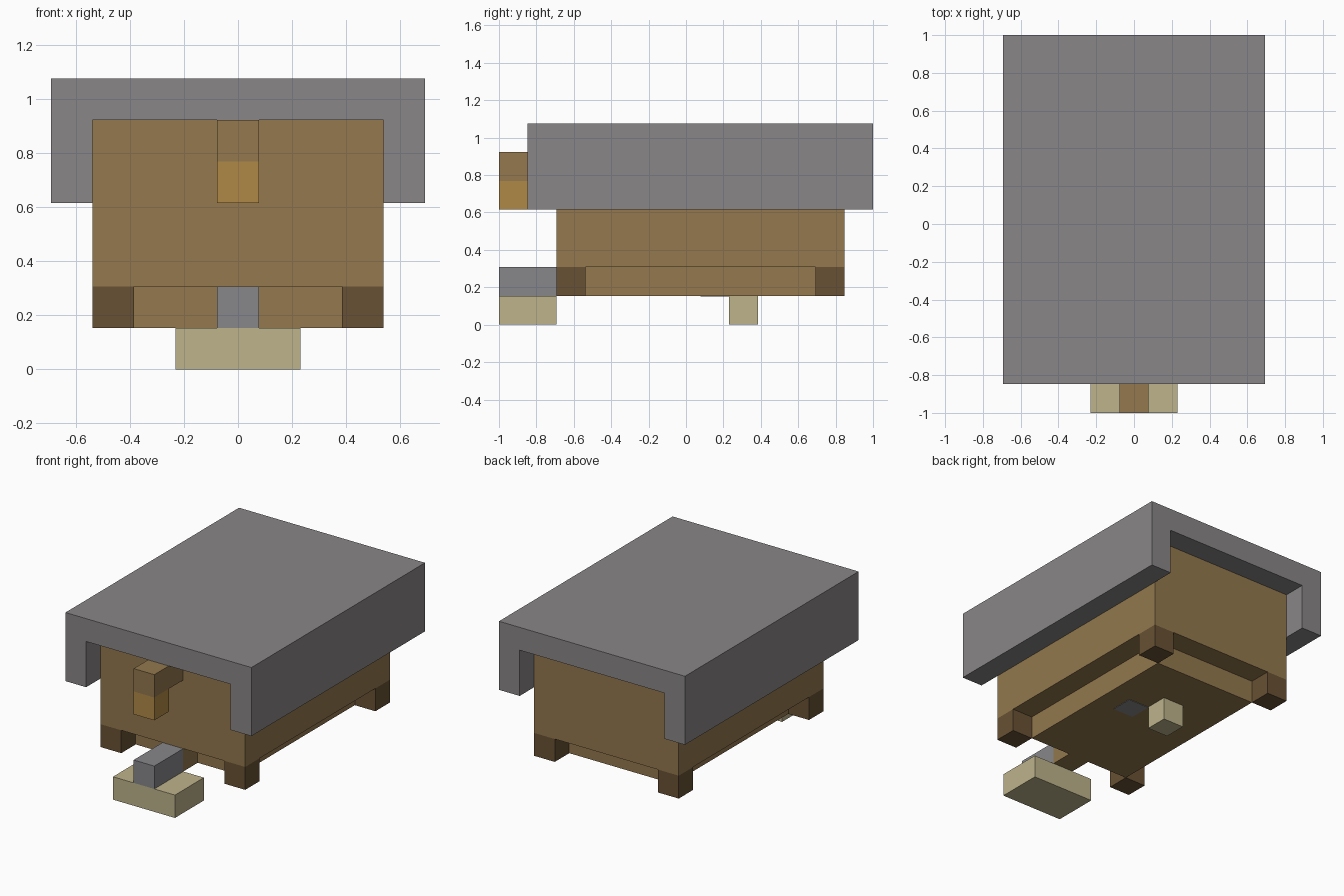
import bpy
import bmesh

U = 2 / 13  # one block of the grid the model is built on

cube = bpy.data.objects.get("Cube")
if cube:
    bpy.data.objects.remove(cube, do_unlink=True)


def linear(c):
    c /= 255
    return c / 12.92 if c <= 0.04045 else ((c + 0.055) / 1.055) ** 2.4


def material(name, *rgb):
    colour = [linear(c) for c in rgb] + [1]
    mat = bpy.data.materials.new(name)
    mat.use_nodes = True
    mat.diffuse_color = colour
    mat.node_tree.nodes["Principled BSDF"].inputs["Base Color"].default_value = colour
    return mat


brown = material("wood brown", 147, 120, 78)
dark = material("dark brown", 104, 81, 52)
gold = material("golden brown", 176, 137, 70)
grey = material("stone grey", 137, 134, 134)
slate = material("cool grey", 135, 135, 139)
cream = material("cream", 189, 179, 139)


def prism(name, profile, y0, y1, mat):
    """Extrude an x-z profile, given in blocks, along y."""
    bm = bmesh.new()
    face = bm.faces.new([bm.verts.new((x * U, y0 * U, z * U)) for x, z in profile])
    new = bmesh.ops.extrude_face_region(bm, geom=[face])["geom"]
    moved = [v for v in new if isinstance(v, bmesh.types.BMVert)]
    bmesh.ops.translate(bm, verts=moved, vec=(0, (y1 - y0) * U, 0))
    bmesh.ops.recalc_face_normals(bm, faces=bm.faces)
    mesh = bpy.data.meshes.new(name)
    bm.to_mesh(mesh)
    bm.free()
    mesh.materials.append(mat)
    obj = bpy.data.objects.new(name, mesh)
    bpy.context.collection.objects.link(obj)
    return obj


def box(name, x, y, z, mat):
    """Box from (low, high) ranges in blocks."""
    return prism(name, [(x[0], z[0]), (x[1], z[0]), (x[1], z[1]), (x[0], z[1])], *y, mat)


# Grey cover, an upside-down channel open at both ends
half = [(4.5, 7), (4.5, 4), (3.5, 4), (3.5, 6)]
prism("cover", half + [(-x, z) for x, z in reversed(half)], -5.5, 6.5, grey)

# Body with a recessed base
box("body", (-3.5, 3.5), (-4.5, 5.5), (2, 6), brown)
box("base", (-2.5, 2.5), (-3.5, 4.5), (1, 2), brown)

# Corner feet
for side, x in (("left", 2.5), ("right", -3.5)):
    for end, y in (("front", -4.5), ("back", 4.5)):
        box(f"{end}_{side}_foot", (x, x + 1), (y, y + 1), (1, 2), dark)

# Nose on the front with a golden tip hanging below it
box("nose", (-0.5, 0.5), (-6.5, -4.5), (5, 6), brown)
box("nose_tip", (-0.5, 0.5), (-6.5, -5.5), (4, 5), gold)

# Front arm and its wide pad
box("arm_root", (-0.5, 0.5), (-4.5, -3.5), (1, 2), brown)
box("arm", (-0.5, 0.5), (-6.5, -4.5), (1, 2), slate)
box("front_pad", (-1.5, 1.5), (-6.5, -4.5), (0, 1), cream)

# Underside peg and flush grey plate
box("rear_peg", (-0.5, 0.5), (1.5, 2.5), (0, 1), cream)
box("under_plate", (0.5, 1.5), (0.5, 1.5), (0.98, 1.02), slate)
